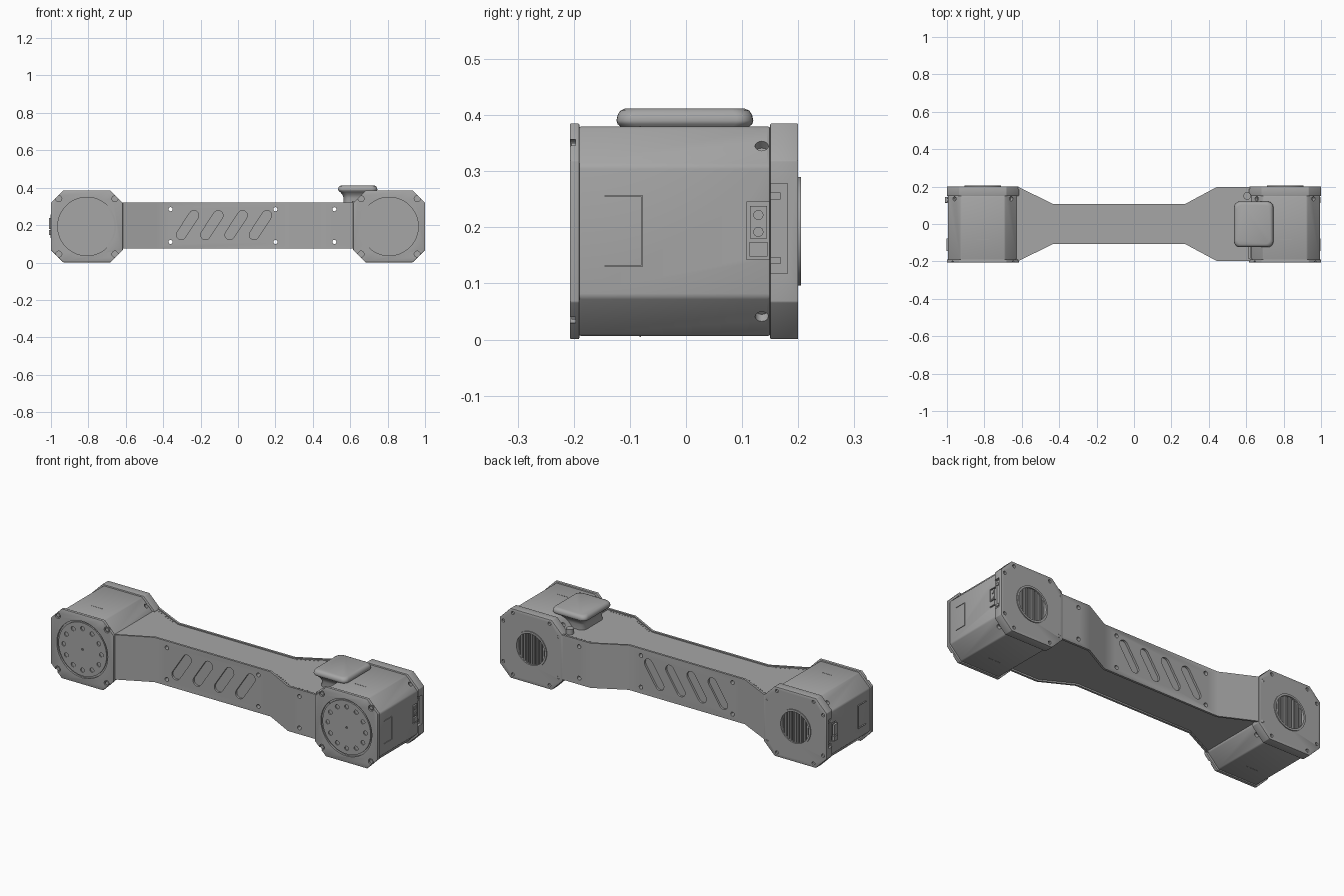
import bpy, bmesh, math
from mathutils import Vector, Matrix

if "Cube" in bpy.data.objects:
    bpy.data.objects.remove(bpy.data.objects["Cube"])

grey = bpy.data.materials.new("machined grey")
grey.use_nodes = True
GREY = (0.38, 0.38, 0.38, 1)
grey.diffuse_color = GREY
grey.node_tree.nodes["Principled BSDF"].inputs["Base Color"].default_value = GREY

MID = 0.193      # height of the joint axes
HUB = 0.808      # distance of the joint axes from the centre


def loft(name, rings):
    """Closed solid through rings of equal point count."""
    bm = bmesh.new()
    loops = [[bm.verts.new(p) for p in ring] for ring in rings]
    n = len(loops[0])
    for a, b in zip(loops, loops[1:]):
        for i in range(n):
            bm.faces.new((a[i], a[(i + 1) % n], b[(i + 1) % n], b[i]))
    bm.faces.new(loops[0])
    bm.faces.new(loops[-1])
    bmesh.ops.recalc_face_normals(bm, faces=bm.faces)
    mesh = bpy.data.meshes.new(name)
    bm.to_mesh(mesh)
    bm.free()
    ob = bpy.data.objects.new(name, mesh)
    bpy.context.collection.objects.link(ob)
    mesh.materials.append(grey)
    return ob


def prism_y(name, pts, y0, y1):
    return loft(name, [[(x, y, z) for x, z in pts] for y in (y0, y1)])


def prism_z(name, pts, z0, z1):
    return loft(name, [[(x, y, z) for x, y in pts] for z in (z0, z1)])


def box(name, x0, x1, y0, y1, z0, z1):
    return prism_z(name, [(x0, y0), (x1, y0), (x1, y1), (x0, y1)], z0, z1)


def circle(cx, cz, r, n=24):
    return [(cx + r * math.cos(math.tau * i / n), cz + r * math.sin(math.tau * i / n))
            for i in range(n)]


def octagon(cx, cz, r, c):
    half = [(r, -r + c), (r, r - c), (r - c, r), (-r + c, r)]
    return [(cx + s * x, cz + s * z) for s in (1, -1) for x, z in half]


def smooth(ob, angle=30):
    bpy.ops.object.select_all(action='DESELECT')
    ob.select_set(True)
    bpy.context.view_layer.objects.active = ob
    bpy.ops.object.shade_smooth_by_angle(angle=math.radians(angle))


def finish(ob, cutters=(), bevel=0):
    """Apply an edge bevel and a joined set of cuts, then shade."""
    if bevel:
        m = ob.modifiers.new("bevel", 'BEVEL')
        m.width, m.segments, m.limit_method = bevel, 2, 'ANGLE'
    if cutters:
        group = bpy.data.collections.new("cutters")
        for c in cutters:
            group.objects.link(c)
        m = ob.modifiers.new("cuts", 'BOOLEAN')
        m.operand_type, m.collection, m.solver = 'COLLECTION', group, 'EXACT'
    bpy.context.view_layer.update()
    graph = bpy.context.evaluated_depsgraph_get()
    mesh = bpy.data.meshes.new_from_object(ob.evaluated_get(graph))
    ob.modifiers.clear()
    ob.data = mesh
    for c in cutters:
        bpy.data.objects.remove(c)
    if cutters:
        bpy.data.collections.remove(group)
    smooth(ob)
    return ob


def cut_y(pts, y0, y1):
    c = prism_y("cutter", pts, y0, y1)
    c.hide_render = True
    return c


# Joint housings, one at each end
for side, s in (("left", 1), ("right", -1)):
    cx = s * HUB
    end = s * (HUB + 0.188)
    corners = [(cx + a * 0.15, MID + b * 0.148) for a in (1, -1) for b in (1, -1)]

    # main body with slanted screw pockets near the back
    body = prism_y(side + "_housing_body", octagon(cx, MID, 0.187, 0.07), -0.192, 0.151)
    pockets = []
    for a in (1, -1):
        for b in (1, -1):
            p = cut_y(circle(0, 0, 0.012, 16), -0.05, 0.05)
            d = Vector((a, 0, b)).normalized()
            turn = Vector((0, 1, 0)).rotation_difference(d).to_matrix().to_4x4()
            p.data.transform(Matrix.Translation((cx + a * 0.175, 0.135, MID + b * 0.175)) @ turn)
            pockets.append(p)
    port = box("cutter", end - 0.012, end + 0.012, 0.108, 0.149, 0.143, 0.245)
    finish(body, pockets + [port], 0.006)

    # connector sitting in the side pocket
    box(side + "_connector_block", end - 0.014, end - 0.001, 0.114, 0.144, 0.18, 0.238)
    box(side + "_connector_plug", end - 0.014, end + 0.001, 0.113, 0.145, 0.148, 0.174)
    for z in (0.192, 0.222):
        pin = prism_y(side + "_connector_screw", circle(0, 0, 0.009, 16), 0, 0.004)
        pin.data.transform(Matrix.Translation((end - 0.002, 0.129, z))
                           @ Matrix.Rotation(-math.pi / 2, 4, 'Z'))
        smooth(pin)

    # fine latch seams on the end, top and bottom
    x0, x1 = sorted((end - 0.006, end + 0.002))
    box(side + "_end_seam", x0, x1, -0.08, -0.077, 0.13, 0.257)
    for z in (0.13, 0.255):
        box(side + "_end_seam_arm", x0, x1, -0.145, -0.078, z, z + 0.002)
    for z in (MID - 0.187, MID + 0.187):
        box(side + "_latch_seam", cx - 0.035, cx + 0.035, -0.083, -0.08, z - 0.001, z + 0.001)

    # front plate with an annular groove, twelve disc holes and corner screws
    plate = prism_y(side + "_front_plate", octagon(cx, MID, 0.192, 0.066), -0.207, -0.19)
    cuts = [cut_y(circle(x, z, 0.016), -0.22, -0.197) for x, z in corners]
    cuts.append(cut_y(circle(cx, MID, 0.156, 64), -0.22, -0.197))
    finish(plate, cuts, 0.002)
    disc = prism_y(side + "_output_disc", circle(cx, MID, 0.147, 64), -0.205, -0.192)
    holes = [cut_y(circle(x, z, 0.012, 16), -0.22, -0.199)
             for x, z in circle(cx, MID, 0.115, 12)]
    holes.append(cut_y(circle(cx, MID, 0.006, 12), -0.22, -0.199))
    finish(disc, holes)
    for x, z in corners:
        smooth(prism_y(side + "_front_screw", circle(x, z, 0.011, 6), -0.204, -0.193))

    # back cap with round vent, screw holes and a side window
    cap = prism_y(side + "_back_cap", octagon(cx, MID, 0.192, 0.066), 0.15, 0.2)
    cuts = [cut_y(circle(cx, MID, 0.09, 48), 0.17, 0.22)]
    for a in (1, -1):
        for b in (1, -1):
            for dx, dz in ((0.17, 0.112), (0.112, 0.17)):
                cuts.append(cut_y(circle(cx + a * dx, MID + b * dz, 0.009, 16), 0.19, 0.22))
    w0, w1 = sorted((cx + s * 0.178, cx + s * 0.22))
    cuts.append(box("cutter", w0, w1, 0.145, 0.181, 0.118, 0.278))
    finish(cap, cuts, 0.002)
    for z in (0.135, 0.25):
        box(side + "_window_rib", cx + s * 0.175 - 0.008, cx + s * 0.175 + 0.008,
            0.15, 0.168, z, z + 0.012)
    ring = prism_y(side + "_vent_ring", circle(cx, MID, 0.097, 48), 0.17, 0.205)
    finish(ring, [cut_y(circle(cx, MID, 0.086, 48), 0.16, 0.22)])
    for i in range(-5, 6):
        x = i * 0.0145
        h = math.sqrt(0.088 ** 2 - x * x)
        box(side + "_vent_fin", cx + x - 0.004, cx + x + 0.004, 0.165, 0.198, MID - h, MID + h)

# Arm: waisted core between two bent side skins
PATH = [(-0.7, 0.199), (-0.62, 0.199), (-0.435, 0.108), (0.275, 0.108), (0.445, 0.199), (0.7, 0.199)]
SKIN = 0.012


def arm_cuts():
    bolts = [cut_y(circle(x, z, 0.011, 16), -0.3, 0.3)
             for x in (-0.36, 0.2, 0.515) for z in (0.11, 0.285)]
    return bolts


def slots():
    """Four leaning capsule-shaped windows."""
    cuts = []
    for i in range(4):
        cx, r, lean = -0.27 + 0.13 * i, 0.026, Vector((0.034, 0.052))
        pts = []
        for sign, start in ((1, -0.56), (-1, math.pi - 0.56)):
            for k in range(9):
                a = start + math.pi * k / 8
                pts.append((cx + sign * lean.x + r * math.cos(a),
                            0.2 + sign * lean.y + r * math.sin(a)))
        cuts.append(cut_y(pts, -0.3, 0.3))
    return cuts


inner = [(max(-0.63, min(0.63, x)), y - SKIN + 0.001) for x, y in PATH]
core = prism_z("arm_core", inner + [(x, -y) for x, y in reversed(inner)], 0.083, 0.316)
finish(core, arm_cuts())
for name, s in (("back", 1), ("front", -1)):
    outer = [(x, s * y) for x, y in PATH]
    back = [(x, s * (y - SKIN)) for x, y in reversed(PATH)]
    skin = prism_z("arm_skin_" + name, outer + back, 0.075, 0.322)
    finish(skin, arm_cuts() + slots())

# Rivets along the flared edges of the arm cover
for (xa, ya), (xb, yb) in (PATH[1:3], PATH[3:5], ((0.445, 0.199), (0.6, 0.199))):
    for k in range(1, 9):
        t = k / 9
        for s in (1, -1):
            x, y = xa + (xb - xa) * t, s * (ya + (yb - ya) * t - 0.022)
            prism_z("cover_rivet", circle(x, y, 0.003, 8), 0.314, 0.318)


# Rounded cover box on top, flaring out from a narrower neck
def rounded_rect(inset, z, r=0.03):
    cx, cy, hx, hy = 0.64, -0.002, 0.105 - inset, 0.122 - inset
    pts = []
    for q, (a, b) in enumerate(((1, 1), (-1, 1), (-1, -1), (1, -1))):
        for k in range(7):
            t = (q + k / 6) * math.pi / 2
            pts.append((cx + a * (hx - r) + r * math.cos(t), cy + b * (hy - r) + r * math.sin(t), z))
    return pts


smooth(loft("top_cover_box", [rounded_rect(i, z) for i, z in (
    (0.028, 0.3), (0.03, 0.345), (0.024, 0.362), (0.012, 0.376), (0.002, 0.384),
    (0, 0.39), (0.002, 0.4), (0.007, 0.408), (0.016, 0.412))]), 50)

# Small cable boss and clip on either side of the cover box
smooth(prism_z("cable_boss", circle(0.605, 0.15, 0.02), 0.31, 0.345))
box("cable_clip", 0.61, 0.622, -0.185, -0.11, 0.31, 0.33)
